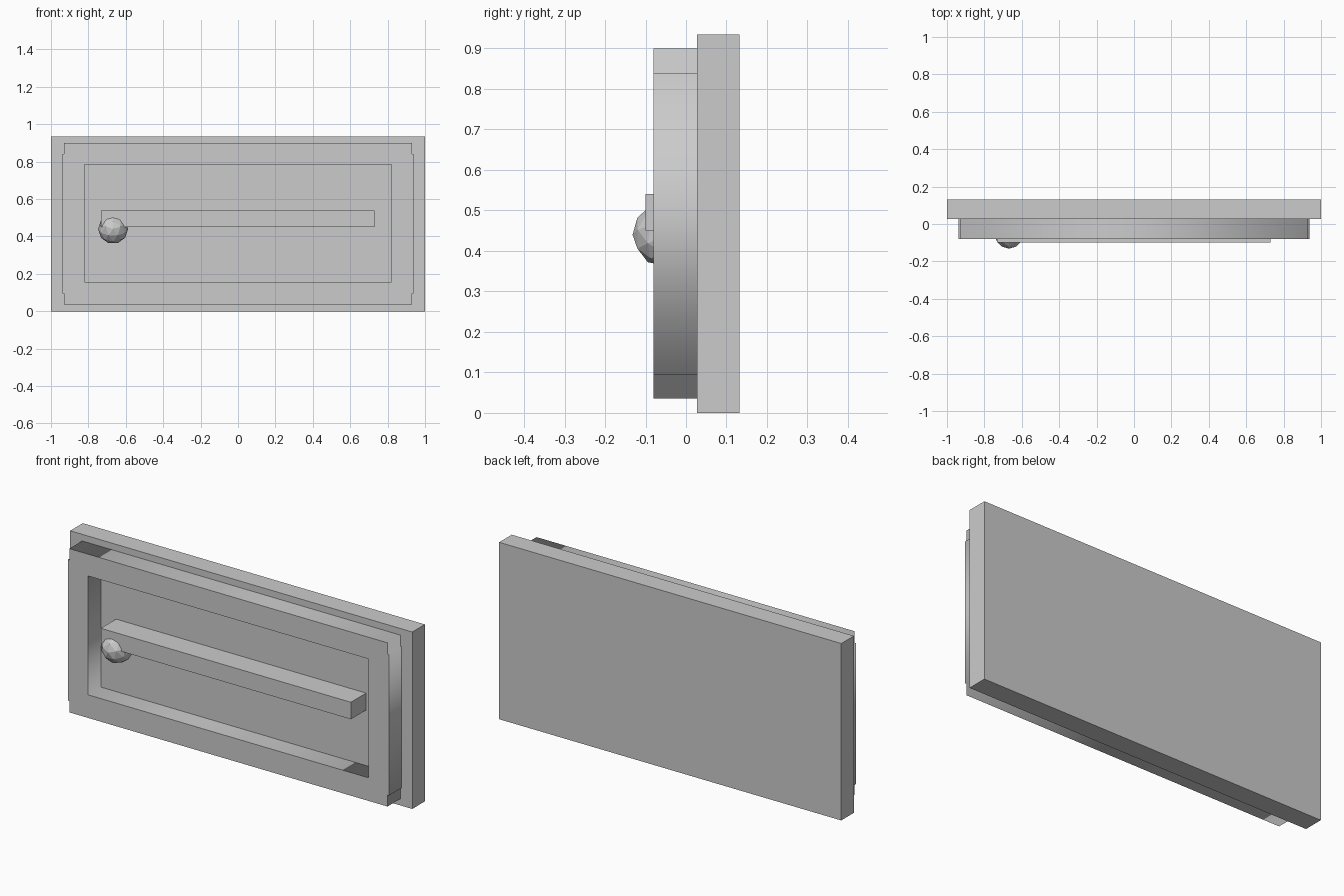
import bpy
from mathutils import Matrix

if "Cube" in bpy.data.objects:
    bpy.data.objects.remove(bpy.data.objects["Cube"])


def box(name, x, y, z):
    """Box from (min, max) ranges on each axis."""
    bpy.ops.mesh.primitive_cube_add(size=1)
    ob = bpy.context.object
    ob.name = name
    size = [r[1] - r[0] for r in (x, y, z)]
    mid = [(r[0] + r[1]) / 2 for r in (x, y, z)]
    ob.data.transform(Matrix.Translation(mid) @ Matrix.Diagonal((*size, 1)))
    return ob


FRONT, SEAM, BACK = -0.08, 0.027, 0.132

# Back panel
box("back_panel", (-1, 1), (SEAM, BACK), (0, 0.935))

# Raised frame: stepped outline with a rectangular opening
half_outline = [(0.93, 0.035), (0.93, 0.095), (0.938, 0.095),
                (0.938, 0.84), (0.93, 0.84), (0.93, 0.90)]
outer = half_outline + [(-x, z) for x, z in reversed(half_outline)]
inner = [(-0.82, 0.157), (0.82, 0.157), (0.82, 0.785), (-0.82, 0.785)]
curve = bpy.data.curves.new("frame", 'CURVE')
curve.dimensions = '2D'
curve.fill_mode = 'BOTH'
curve.extrude = (SEAM - FRONT) / 2
for loop in (outer, inner):
    spline = curve.splines.new('POLY')
    spline.points.add(len(loop) - 1)
    for p, (x, z) in zip(spline.points, loop):
        p.co = (x, z, 0, 1)
    spline.use_cyclic_u = True
frame = bpy.data.objects.new("frame", curve)
bpy.context.collection.objects.link(frame)
frame.rotation_euler.x = 1.5707963
frame.location.y = (FRONT + SEAM) / 2
bpy.ops.object.select_all(action='DESELECT')
frame.select_set(True)
bpy.context.view_layer.objects.active = frame
bpy.ops.object.convert(target='MESH')

# Horizontal rail inside the recess
box("rail", (-0.732, 0.73), (-0.10, SEAM), (0.45, 0.54))

# Faceted knob, one vertex pointing forward
bpy.ops.mesh.primitive_ico_sphere_add(subdivisions=2, radius=0.08)
knob = bpy.context.object
knob.name = "knob"
turn = Matrix(((0, -1, 0), (0, 0, -1), (1, 0, 0))).to_4x4()
knob.data.transform(Matrix.Translation((-0.668, -0.052, 0.44)) @ turn)
